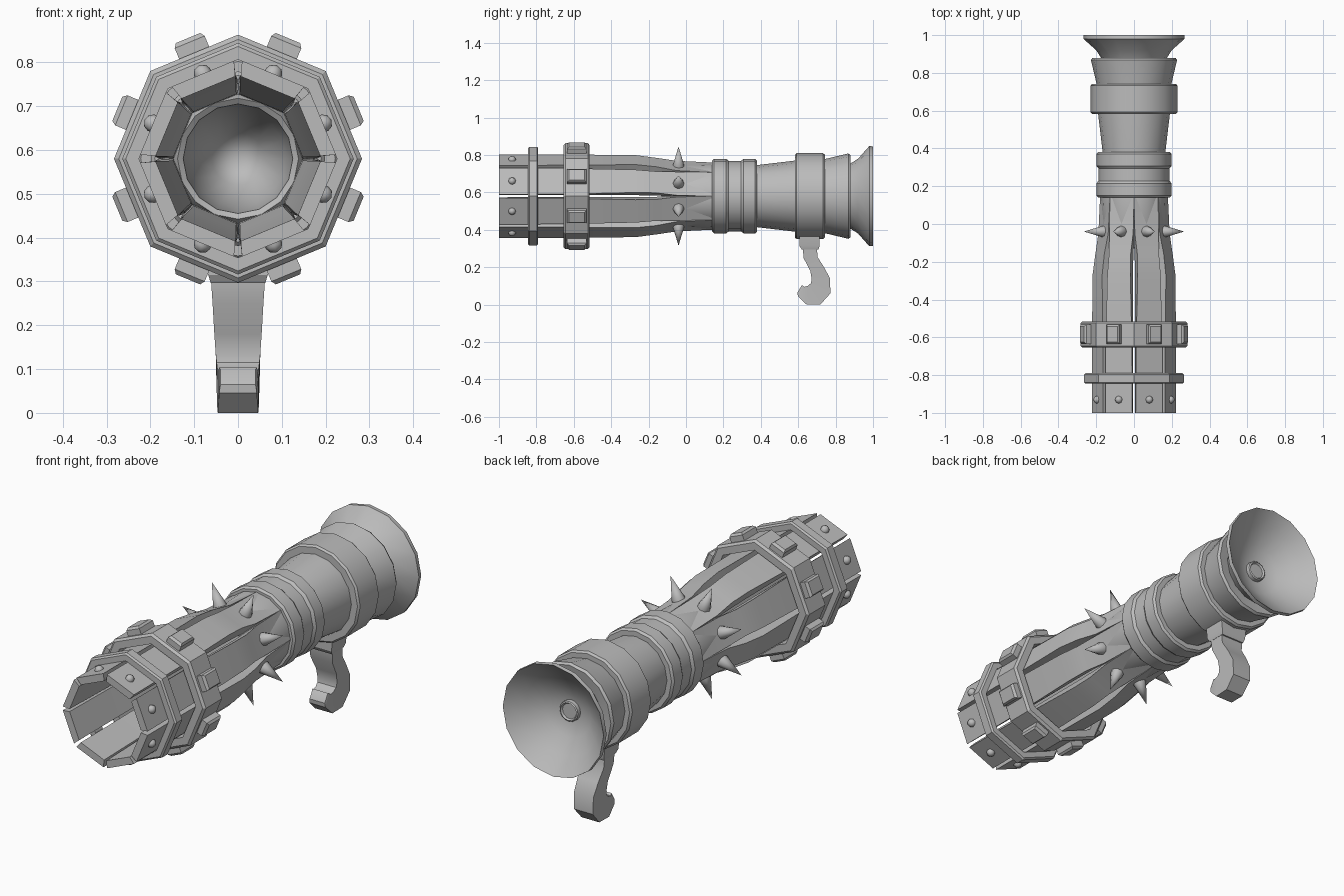
import bpy, bmesh
from math import sin, cos, pi, radians

cube = bpy.data.objects.get("Cube")
if cube:
    bpy.data.objects.remove(cube, do_unlink=True)

AXIS = 0.58                      # height of the barrel axis
GREY = (0.5, 0.5, 0.5, 1)
mat = bpy.data.materials.new("plain_grey")
mat.use_nodes = True
mat.diffuse_color = GREY
mat.node_tree.nodes["Principled BSDF"].inputs["Base Color"].default_value = GREY


def loft(name, rings, wrap=False, smooth=30):
    """Skin a list of point rings; wrap joins the last ring to the first."""
    bm = bmesh.new()
    rows = [[bm.verts.new(p) for p in ring] for ring in rings]
    n = len(rows[0])
    pairs = list(zip(rows, rows[1:])) + ([(rows[-1], rows[0])] if wrap else [])
    for a, b in pairs:
        for i in range(n):
            j = (i + 1) % n
            bm.faces.new((a[i], a[j], b[j], b[i]))
    if not wrap:
        bm.faces.new(rows[0])
        bm.faces.new(rows[-1])
    bmesh.ops.remove_doubles(bm, verts=bm.verts, dist=1e-5)
    bmesh.ops.recalc_face_normals(bm, faces=bm.faces)
    mesh = bpy.data.meshes.new(name)
    bm.to_mesh(mesh)
    bm.free()
    obj = bpy.data.objects.new(name, mesh)
    bpy.context.collection.objects.link(obj)
    mesh.materials.append(mat)
    bpy.ops.object.select_all(action='DESELECT')
    bpy.context.view_layer.objects.active = obj
    obj.select_set(True)
    bpy.ops.object.shade_smooth_by_angle(angle=radians(smooth))
    return obj


def lathe(name, profile, sides, wrap=False):
    """Turn (y, radius) points round the barrel axis."""
    angles = [2 * pi * i / sides for i in range(sides)]
    return loft(name, [[(r * sin(a), y, AXIS + r * cos(a)) for a in angles]
                       for y, r in profile], wrap)


def place(a, t, y, r):
    """Point at angle a round the axis: t sideways, r outward."""
    return (r * sin(a) + t * cos(a), y, AXIS + r * cos(a) - t * sin(a))


def radial_box(name, a, sections):
    """Sections of (radius, half width, y from, y to) stacked outward."""
    loft(name, [[place(a, -w, y0, r), place(a, w, y0, r),
                 place(a, w, y1, r), place(a, -w, y1, r)]
                for r, w, y0, y1 in sections])


def radial_lathe(name, a, y, profile, sides=8):
    """Turn (radius from axis, thickness) points round an outward line."""
    turn = [2 * pi * i / sides for i in range(sides)]
    loft(name, [[place(a, w * cos(t), y + w * sin(t), r) for t in turn]
                for r, w in profile], smooth=50)


# Staves: y, outer distance, inner distance, half width
STAVES = [(-1, .210, .176, .077), (-.65, .210, .168, .075),
          (-.27, .210, .150, .066), (-.16, .196, .138, .062),
          (-.05, .176, .134, .068), (.14, .166, .134, .069)]

for k in range(8):
    a = radians(22.5 + 45 * k)
    loft(f"stave_{k}", [[place(a, -w, y, ro), place(a, w, y, ro),
                         place(a, w * .86, y, ri), place(a, -w * .86, y, ri)]
                        for y, ro, ri, w in STAVES])
    radial_lathe(f"stave_rivet_{k}", a, -.93,
                 [(.2, .02), (.215, .02), (.226, .014), (.231, 0)])
    radial_box(f"band_stud_{k}", a, [(.245, .037, -.635, -.533),
                                     (.288, .037, -.635, -.533),
                                     (.298, .030, -.625, -.543)])
    radial_lathe(f"spike_{k}", a, -.04, [(.165, .031), (.18, .03), (.287, 0)])

# Octagonal bands holding the staves
lathe("wide_band", [(-.655, .235), (-.655, .272), (-.645, .283),
                    (-.525, .283), (-.515, .272), (-.515, .235)], 8, True)
lathe("thin_band", [(-.845, .226), (-.845, .256), (-.838, .264),
                    (-.797, .264), (-.79, .256), (-.79, .226)], 8, True)

# Barrel core with its hollow front
lathe("barrel_core", [(.25, 0), (.2, .06), (.08, .11), (-.12, .125),
                      (-.13, .138), (-.05, .172), (.16, .178), (.3, .17),
                      (.3, 0)], 16)
lathe("collar", [(.14, .15), (.14, .19), (.15, .199), (.215, .199), (.228, .189),
                 (.295, .189), (.308, .199), (.37, .199), (.38, .19),
                 (.38, .15)], 16, True)
lathe("rear_tube", [(.3, 0), (.3, .16), (.38, .166), (.6, .192),
                    (.7, .195), (.7, 0)], 16)
lathe("rear_band", [(.583, .18), (.583, .222), (.592, .23), (.732, .23),
                    (.742, .222), (.742, .18)], 16, True)
lathe("rear_cup", [(.7, 0), (.7, .19), (.742, .198), (.868, .228),
                   (.88, .22), (.87, .16), (.84, 0)], 16)

# Flared rear bell, dished inside, with a button at its centre
lathe("bell", [(.78, 0), (.78, .12), (.865, .165), (.92, .2), (.98, .268),
               (1, .266), (.985, .25), (.935, .19), (.885, .12),
               (.865, .06), (.86, 0)], 16)
lathe("bell_button", [(.85, 0), (.85, .05), (.882, .048), (.886, .042),
                      (.878, .036), (.878, 0)], 16)

# Hooked grip: front and back edge of each section as y, z, then half width
GRIP = [(.625, .31, .70, .31, .062), (.628, .25, .703, .255, .058),
        (.665, .18, .738, .20, .054), (.672, .135, .77, .14, .051),
        (.668, .115, .772, .06, .049), (.652, .10, .72, .002, .047),
        (.632, .095, .645, 0, .046), (.622, .103, .598, .045, .043),
        (.617, .10, .596, .065, .040)]
loft("grip", [[(-w, y0, z0), (w, y0, z0), (w, y1, z1), (-w, y1, z1)]
              for y0, z0, y1, z1, w in GRIP], smooth=35)
loft("grip_mount", [[(-w, y0, z), (w, y0, z), (w, y1, z), (-w, y1, z)]
                    for z, w, y0, y1 in [(.296, .062, .618, .708),
                                         (.315, .068, .606, .715),
                                         (.38, .075, .606, .715)]])
